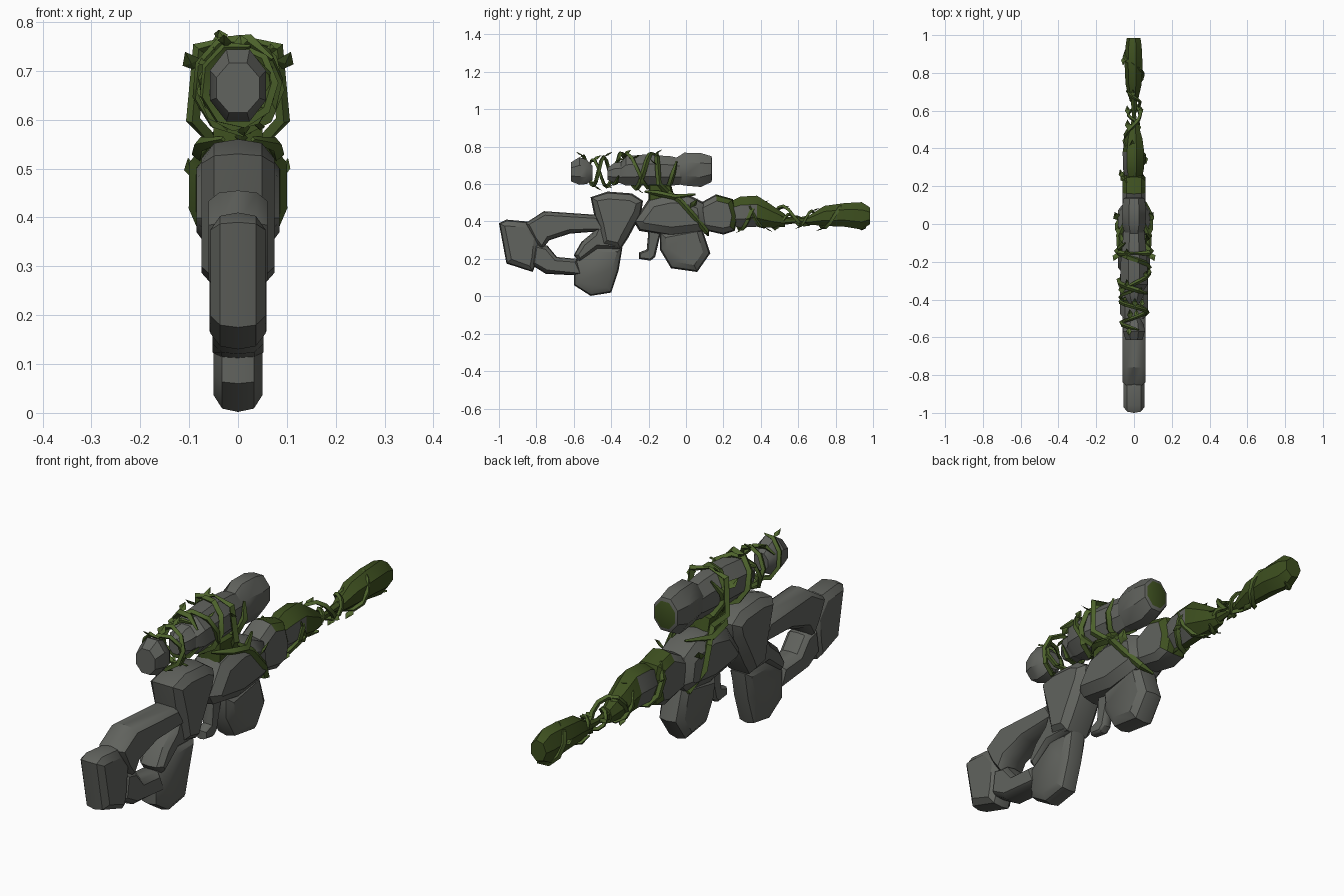
import bpy, bmesh, math, random
from mathutils import Vector

random.seed(4)
cube = bpy.data.objects.get("Cube")
if cube:
    bpy.data.objects.remove(cube)


def material(name, rgb):
    m = bpy.data.materials.new(name)
    m.use_nodes = True
    m.diffuse_color = (*rgb, 1)
    bsdf = m.node_tree.nodes["Principled BSDF"]
    bsdf.inputs["Base Color"].default_value = (*rgb, 1)
    bsdf.inputs["Roughness"].default_value = 0.9
    return m


STONE = material("grey stone", (0.12, 0.125, 0.112))
MOSS = material("dark moss", (0.048, 0.08, 0.014))
VINE = material("vine green", (0.075, 0.125, 0.025))


def finish(name, bm, mats, rule=None, angle=35):
    bmesh.ops.recalc_face_normals(bm, faces=bm.faces)
    if rule:
        for f in bm.faces:
            f.material_index = int(rule(f.normal, f.calc_center_median()))
    mesh = bpy.data.meshes.new(name)
    bm.to_mesh(mesh)
    bm.free()
    ob = bpy.data.objects.new(name, mesh)
    bpy.context.collection.objects.link(ob)
    for m in mats:
        mesh.materials.append(m)
    bpy.ops.object.select_all(action="DESELECT")
    ob.select_set(True)
    bpy.context.view_layer.objects.active = ob
    bpy.ops.object.shade_smooth_by_angle(angle=math.radians(angle))
    return ob


def skin(bm, loops):
    # Joins closed loops of points into a capped solid
    rings = [[bm.verts.new(p) for p in loop] for loop in loops]
    for a, b in zip(rings, rings[1:]):
        for i in range(len(a)):
            j = (i + 1) % len(a)
            bm.faces.new((a[i], a[j], b[j], b[i]))
    bm.faces.new(rings[0][::-1])
    bm.faces.new(rings[-1])


def shrink(outline, d):
    # Moves each side-outline corner inwards along its mean normal
    pts = [Vector(p) for p in outline]
    area = sum(a.x * b.y - a.y * b.x for a, b in zip(pts, pts[1:] + pts[:1]))
    sign = 1 if area > 0 else -1
    result = []
    for i, p in enumerate(pts):
        e = (p - pts[i - 1]).normalized() + (pts[(i + 1) % len(pts)] - p).normalized()
        e.normalize()
        result.append(p + Vector((-e.y, e.x)) * d * sign)
    return result


def stone(name, outline, w, chamfer=0.04, mats=(STONE,), rule=None):
    # A chiselled boulder: side outline (y, z), half width w
    bm = bmesh.new()
    steps = ((-1, 1), (-0.65, 0.2), (0, 0), (0.65, 0.2), (1, 1))
    skin(bm, [[(w * s, p.x, p.y) for p in shrink(outline, chamfer * k)] for s, k in steps])
    return finish(name, bm, mats, rule)


def log(name, rings, sides=8, mats=(STONE,), rule=None):
    # A faceted body along y from (y, z, x radius, z radius)
    bm = bmesh.new()
    turn = [math.tau * (i + 0.5) / sides for i in range(sides)]
    skin(bm, [[(rx * math.cos(t), y, z + rz * math.sin(t)) for t in turn]
              for y, z, rx, rz in rings])
    return finish(name, bm, mats, rule)


def vine(name, points, thick=0.013):
    curve = bpy.data.curves.new(name, "CURVE")
    curve.dimensions = "3D"
    curve.bevel_depth = thick
    curve.bevel_resolution = 0
    curve.use_fill_caps = True
    sp = curve.splines.new("POLY")
    sp.points.add(len(points) - 1)
    for i, p in enumerate(points):
        sp.points[i].co = (*p, 1)
        sp.points[i].radius = 0.35 if i in (0, len(points) - 1) else 1
    tmp = bpy.data.objects.new(name, curve)
    bpy.context.collection.objects.link(tmp)
    mesh = bpy.data.meshes.new_from_object(tmp.evaluated_get(bpy.context.evaluated_depsgraph_get()))
    bpy.data.objects.remove(tmp)
    bm = bmesh.new()
    bm.from_mesh(mesh)
    bpy.data.meshes.remove(mesh)
    return finish(name, bm, (VINE,))


def leaf(name, base, out, size):
    # A folded diamond leaf
    out = Vector(out).normalized()
    side = out.cross(Vector((random.uniform(-0.5, 0.5), 0.4, 1))).normalized()
    bm = bmesh.new()
    b, mid, tip, l, r = [bm.verts.new(Vector(base) + v * size) for v in (
        out * 0, out * 0.5 + out.cross(side) * 0.1, out, out * 0.45 + side * 0.3, out * 0.45 - side * 0.3)]
    for f in ((b, l, mid), (l, tip, mid), (tip, r, mid), (r, b, mid)):
        bm.faces.new(f)
    finish(name, bm, (VINE,), angle=20)


def spiral(name, start, end, turns, phase, thick=0.013, leaves=3):
    # A vine wound round an axis; start and end are (y, z, x radius, z radius)
    n = max(5, int(abs(turns) * 9))
    pts = []
    for i in range(n + 1):
        k = i / n
        y, z, rx, rz = [a + (b - a) * k for a, b in zip(start, end)]
        t = phase + math.tau * turns * k
        pts.append((rx * math.cos(t), y, z + rz * math.sin(t)))
    vine(name, pts, thick)
    for j in range(leaves):
        p = pts[(2 * j + 1) * n // (2 * leaves)]
        out = (p[0] * 0.3, random.choice((-0.08, 0.08)), (p[2] - start[1]) * 0.6)
        leaf(f"{name}_leaf_{j + 1}", p, out, random.uniform(0.045, 0.065))


# Stock, grip and trigger
stone("butt_stone", [(-1, .39), (-.96, .41), (-.85, .40), (-.78, .32), (-.79, .2),
                     (-.82, .13), (-.96, .175)], .056, .035)
stone("upper_stock", [(-.86, .39), (-.76, .455), (-.47, .435), (-.43, .35), (-.62, .335),
                      (-.73, .30), (-.77, .25), (-.82, .30)], .06, .022)
stone("lower_stock", [(-.81, .28), (-.74, .27), (-.69, .21), (-.58, .20), (-.55, .11),
                      (-.75, .12), (-.83, .17)], .052, .022)
stone("grip_stone", [(-.6, .19), (-.48, .27), (-.34, .26), (-.36, .14), (-.40, .02),
                     (-.51, .002), (-.6, .06)], .05, .035)
stone("grip_joint", [(-.6, .22), (-.56, .29), (-.5, .34), (-.46, .41), (-.35, .38),
                     (-.35, .25), (-.47, .25), (-.57, .18)], .056, .025)
stone("trigger", [(-.2, .36), (-.13, .36), (-.165, .21), (-.19, .19), (-.25, .2),
                  (-.25, .235), (-.21, .25)], .022, .01)

# Receiver, magazine and fore end
stone("rear_receiver", [(-.51, .53), (-.42, .56), (-.29, .55), (-.23, .51), (-.24, .44),
                        (-.31, .31), (-.35, .25), (-.45, .27), (-.48, .38)], .075, .04)
stone("middle_receiver", [(-.28, .40), (-.2, .52), (-.08, .55), (.02, .54), (.1, .50),
                          (.12, .38), (.08, .34), (-.08, .32), (-.25, .35)], .085, .05)
stone("magazine", [(-.14, .34), (.08, .38), (.13, .23), (.06, .13), (-.08, .15), (-.14, .25)], .058)
stone("fore_end", [(.06, .49), (.16, .545), (.25, .52), (.28, .43), (.26, .35), (.2, .33), (.07, .36)],
      .062, .035, (STONE, MOSS),
      lambda n, c: (n.z > .6 and c.y > .15) or (n.y > .5 and c.y > .2))

# Overgrown barrel and muzzle
log("barrel", [(.22, .44, .04, .06), (.29, .45, .058, .085), (.38, .455, .06, .085),
               (.45, .43, .05, .065), (.53, .405, .025, .035)], 7, (STONE, MOSS),
    lambda n, c: c.y > .36 or n.z > .5 or n.z < -.8)
log("barrel_neck", [(.51, .405, .02, .025), (.59, .405, .012, .014), (.67, .41, .022, .025)], 6, (MOSS,))
log("muzzle", [(.65, .405, .022, .022), (.74, .43, .045, .055), (.85, .435, .05, .065),
               (.94, .43, .045, .075), (.985, .43, .038, .045)], 7, (MOSS,))

# Sight stones
log("sight_eyepiece", [(-.615, .665, .048, .055), (-.57, .67, .062, .08), (-.53, .665, .056, .07),
                       (-.5, .66, .035, .04)])
log("sight_link", [(-.42, .655, .03, .035), (-.38, .66, .055, .06), (-.3, .665, .055, .06)])
log("sight_body", [(-.36, .655, .05, .05), (-.32, .67, .078, .085), (-.22, .675, .078, .09),
                   (-.08, .67, .064, .085), (.0, .665, .055, .07)])
log("sight_front", [(-.06, .67, .05, .07), (-.01, .68, .066, .095), (.08, .675, .07, .098),
                    (.135, .68, .06, .075), (.14, .68, .05, .06)], 8, (STONE, MOSS),
    lambda n, c: n.y > .85 and c.y > .138)
stone("sight_mount", [(-.2, .6), (-.08, .6), (-.06, .52), (-.2, .5)], .05, .012, (MOSS,))

# Vines wound round the sight
spiral("eyepiece_vine", (-.56, .67, .07, .085), (-.36, .67, .075, .07), 1.75, 1.2, .011, 4)
spiral("eyepiece_cross_vine", (-.52, .66, .06, .07), (-.34, .66, .08, .08), -1.25, 2.6, .01, 3)
spiral("sight_vine", (-.37, .67, .085, .095), (-.05, .67, .078, .092), 2, .6, .014, 4)
spiral("sight_cross_vine", (-.34, .67, .085, .092), (-.1, .67, .08, .09), -1, 2.2, .012, 2)

# Vines hanging from the sight over the receiver
for side, label, drift in ((1, "left", .09), (-1, "right", .04)):
    vine(f"{label}_hanging_vine", [(0, -.155, .768), (.08 * side, -.155, .745), (.092 * side, -.145, .6),
                                   (.05 * side, -.1, .555), (.085 * side, -.03, .51),
                                   (.086 * side, drift - .04, .42), (.055 * side, drift + .02, .345),
                                   (0, drift + .03, .325)], .015)
    vine(f"{label}_mount_vine", [(.03 * side, -.22, .56), (.075 * side, -.15, .55),
                                 (.08 * side, -.06, .53), (.03 * side, .05, .545)], .015)
    leaf(f"{label}_receiver_leaf", (.085 * side, .02, .47), (.2 * side, .5, .6), .07)
    leaf(f"{label}_sight_leaf", (.085 * side, -.15, .7), (.3 * side, -.6, .5), .065)

# Vines wound round the barrel and muzzle
spiral("fore_vine", (.22, .45, .066, .095), (.5, .415, .045, .05), 1.5, 2.2, .013, 4)
spiral("barrel_vine", (.34, .45, .06, .085), (.68, .41, .022, .025), -1.5, .4, .011, 5)
spiral("neck_vine", (.52, .405, .03, .03), (.7, .42, .035, .04), 1.5, 0, .009, 4)
spiral("muzzle_vine", (.7, .42, .045, .05), (.96, .43, .052, .07), 1.25, 3.6, .012, 2)
